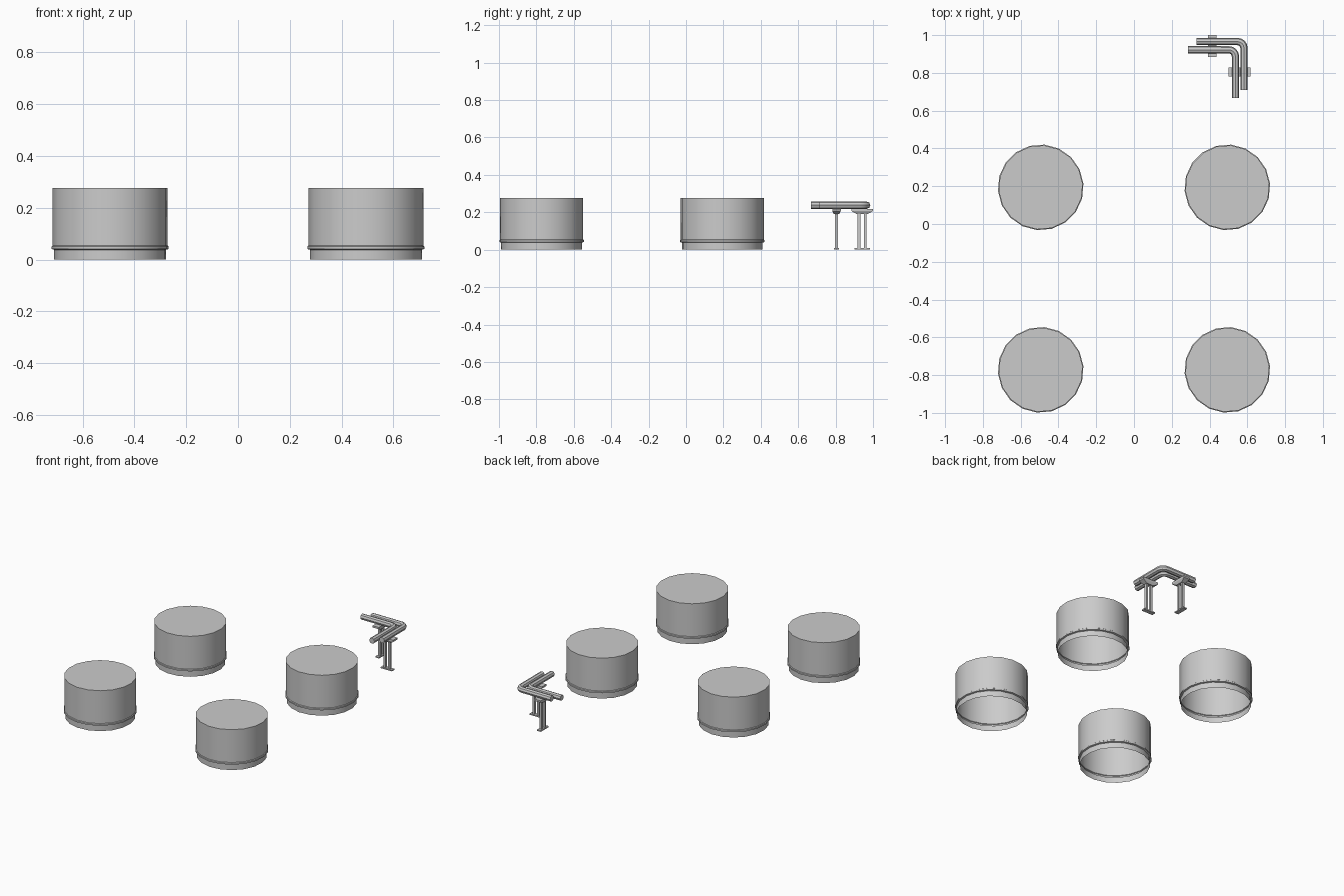
import bpy, bmesh, math
from mathutils import Matrix

if "Cube" in bpy.data.objects:
    bpy.data.objects.remove(bpy.data.objects["Cube"])

grey = bpy.data.materials.new("plain_grey")
grey.diffuse_color = (0.6, 0.6, 0.6, 1)
grey.use_nodes = True
grey.node_tree.nodes["Principled BSDF"].inputs["Base Color"].default_value = grey.diffuse_color


def add_object(name, bm, smooth=False):
    mesh = bpy.data.meshes.new(name)
    bm.to_mesh(mesh)
    bm.free()
    ob = bpy.data.objects.new(name, mesh)
    bpy.context.collection.objects.link(ob)
    mesh.materials.append(grey)
    if smooth:
        smooth_shade(ob)
    return ob


def smooth_shade(ob):
    bpy.ops.object.select_all(action='DESELECT')
    ob.select_set(True)
    bpy.context.view_layer.objects.active = ob
    bpy.ops.object.shade_smooth_by_angle(angle=math.radians(35))


def prism(bm, levels):
    """Closed box stack from (half_x, half_y, z) levels."""
    rings = [[bm.verts.new((sx * hx, sy * hy, z))
              for sx, sy in ((-1, -1), (1, -1), (1, 1), (-1, 1))]
             for hx, hy, z in levels]
    for a, b in zip(rings, rings[1:]):
        for i in range(4):
            j = (i + 1) % 4
            bm.faces.new((a[i], a[j], b[j], b[i]))
    bm.faces.new(rings[0][::-1])
    bm.faces.new(rings[-1])


# Tank: lathed thin shell with a raised ring, flat lid, open underneath
def tank(name, x, y, sides=18):
    profile = [(0.217, 0), (0.217, 0.038), (0.227, 0.041),
               (0.227, 0.051), (0.223, 0.054), (0.223, 0.277)]
    bm = bmesh.new()
    rings = []
    for r, z in profile:
        angles = [math.radians(5) + math.tau * i / sides for i in range(sides)]
        rings.append([bm.verts.new((x + r * math.cos(a), y + r * math.sin(a), z))
                      for a in angles])
    for a, b in zip(rings, rings[1:]):
        for i in range(sides):
            j = (i + 1) % sides
            bm.faces.new((a[i], a[j], b[j], b[i]))
    bm.faces.new(rings[-1])
    add_object(name, bm, smooth=True)


for row, y in (("front", -0.772), ("back", 0.194)):
    for side, x in (("left", -0.494), ("right", 0.494)):
        tank(f"{row}_{side}_tank", x, y)


# Pipe: swept circle along an L with a rounded corner
def pipe(name, x_start, x_corner, y_corner, y_end, z=0.238, r=0.0195, bend=0.034):
    pts = [(x_start, y_corner)]
    for i in range(5):
        a = math.pi / 2 * (1 - i / 4)
        pts.append((x_corner - bend + bend * math.cos(a),
                    y_corner - bend + bend * math.sin(a)))
    pts.append((x_corner, y_end))
    curve = bpy.data.curves.new(name, 'CURVE')
    curve.dimensions = '3D'
    curve.bevel_depth = r
    curve.bevel_resolution = 2
    curve.use_fill_caps = True
    spline = curve.splines.new('POLY')
    spline.points.add(len(pts) - 1)
    for p, (px, py) in zip(spline.points, pts):
        p.co = (px, py, z, 1)
    ob = bpy.data.objects.new(name, curve)
    bpy.context.collection.objects.link(ob)
    curve.materials.append(grey)
    bpy.ops.object.select_all(action='DESELECT')
    ob.select_set(True)
    bpy.context.view_layer.objects.active = ob
    bpy.ops.object.convert(target='MESH')
    smooth_shade(bpy.context.view_layer.objects.active)


pipe("outer_pipe", 0.33, 0.582, 0.966, 0.71)
pipe("inner_pipe", 0.286, 0.537, 0.922, 0.668)


# Pipe support: tapered saddle, two posts and a foot plate (long axis is y)
def support(name, x, y, turn=0):
    place = Matrix.Translation((x, y, 0)) @ Matrix.Rotation(turn, 4, 'Z')
    saddle, posts, foot = bmesh.new(), bmesh.new(), bmesh.new()
    prism(saddle, [(0.014, 0.028, 0.19), (0.023, 0.058, 0.207), (0.023, 0.058, 0.219)])
    prism(foot, [(0.014, 0.042, 0), (0.014, 0.042, 0.008)])
    for off in (-0.017, 0.017):
        before = len(posts.verts)
        prism(posts, [(0.008, 0.007, 0.008), (0.008, 0.007, 0.19)])
        bmesh.ops.translate(posts, vec=(0, off, 0), verts=list(posts.verts)[before:])
    for part, bm in (("saddle", saddle), ("posts", posts), ("foot", foot)):
        bm.transform(place)
        add_object(f"{name}_{part}", bm)


support("back_support", 0.415, 0.942)
support("side_support", 0.559, 0.805, math.pi / 2)
